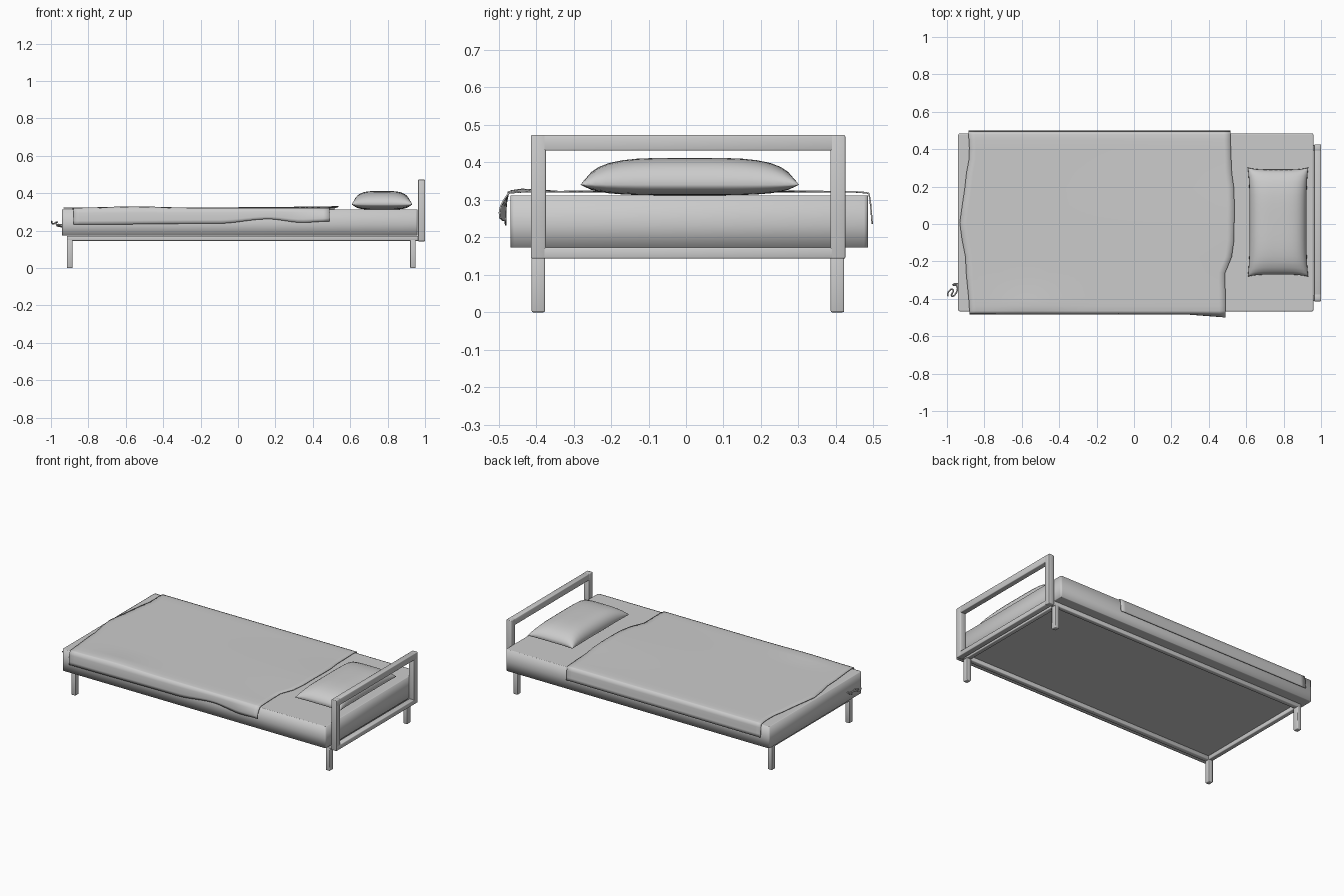
import bpy, bmesh, math
from mathutils import Vector

cube = bpy.data.objects.get("Cube")
if cube:
    bpy.data.objects.remove(cube, do_unlink=True)

grey = bpy.data.materials.new("light_grey")
grey.use_nodes = True
colour = (0.6, 0.6, 0.6, 1)
grey.diffuse_color = colour
grey.node_tree.nodes["Principled BSDF"].inputs["Base Color"].default_value = colour


def make_object(name, bm, smooth=True):
    mesh = bpy.data.meshes.new(name)
    bmesh.ops.recalc_face_normals(bm, faces=bm.faces)
    for face in bm.faces:
        face.smooth = smooth
    bm.to_mesh(mesh)
    bm.free()
    mesh.materials.append(grey)
    obj = bpy.data.objects.new(name, mesh)
    bpy.context.collection.objects.link(obj)
    return obj


def box_mesh(low, high):
    low, high = Vector(low), Vector(high)
    bm = bmesh.new()
    bmesh.ops.create_cube(bm, size=1)
    for v in bm.verts:
        v.co = (low + high) / 2 + v.co * (high - low)
    return bm


def bar(name, low, high, bevel=0.004):
    bm = box_mesh(low, high)
    bmesh.ops.bevel(bm, geom=bm.edges[:], offset=bevel, segments=2,
                    profile=0.5, affect='EDGES')
    return make_object(name, bm)


def lerp_table(points, t):
    """Eased interpolation through (position, value) pairs."""
    if t <= points[0][0]:
        return points[0][1]
    for (a, va), (b, vb) in zip(points, points[1:]):
        if t <= b:
            s = (t - a) / (b - a)
            return va + (vb - va) * s * s * (3 - 2 * s)
    return points[-1][1]


# Frame: side rails, end rails and legs
FRONT, BACK, RAIL = -0.412, 0.422, 0.03
for side, y in (("front", FRONT), ("back", BACK - RAIL)):
    bar(side + "_rail", (-0.915, y, 0.145), (0.965, y + RAIL, 0.172))
for end, x in (("foot", -0.915), ("head", 0.92)):
    bar(end + "_rail", (x, FRONT, 0.145), (x + RAIL, BACK, 0.172))
    for side, y in (("front", FRONT), ("back", BACK - 0.036)):
        bar(f"{end}_{side}_leg", (x, y, 0), (x + RAIL, y + 0.036, 0.16))

# Headboard: an open rectangle of flat bars
for side, y in (("front", FRONT - 0.002), ("back", BACK - 0.037)):
    bar(f"headboard_{side}_post", (0.963, y, 0.143), (1.0, y + 0.04, 0.473))
for part, z0, z1 in (("top", 0.431, 0.473), ("bottom", 0.143, 0.173)):
    bar(f"headboard_{part}_bar", (0.963, FRONT, z0), (1.0, BACK, z1))

# Mattress: softly shaded block with a loop around the sides
bm = box_mesh((-0.94, -0.468, 0.173), (0.96, 0.485, 0.312))
uprights = [e for e in bm.edges
            if abs(e.verts[0].co.z - e.verts[1].co.z) > 0.1]
bmesh.ops.bevel(bm, geom=uprights, offset=0.01, segments=2,
                profile=0.5, affect='EDGES')
bmesh.ops.bisect_plane(bm, geom=bm.verts[:] + bm.edges[:] + bm.faces[:],
                       plane_co=(0, 0, 0.235), plane_no=(0, 0, 1))
bm.normal_update()
caps = [f for f in bm.faces if abs(f.normal.z) > 0.9]
bmesh.ops.inset_individual(bm, faces=caps, thickness=0.008)
make_object("mattress", bm)

# Blanket: cloth over the mattress with a hanging flap on each long side
FOOT_EDGE = [(-0.48, -0.88), (-0.2, -0.9), (0.0, -0.932), (0.2, -0.905),
             (0.38, -0.88), (0.5, -0.885)]
HEAD_EDGE = [(-0.48, 0.49), (-0.27, 0.487), (-0.13, 0.535),
             (0.15, 0.537), (0.32, 0.52), (0.5, 0.515)]
FRONT_HEM = [(-0.88, 0.232), (-0.1, 0.238), (0.17, 0.262),
             (0.35, 0.243), (0.5, 0.25)]
ROWS, COLS, FLAP = 40, 24, 4


def blanket_point(i, j):
    v = i / ROWS
    along = -0.88 + 1.38 * v
    flare = 0.016 * max(0, (v - 0.85) / 0.15)
    if j < FLAP:                                   # front flap
        s = 1 - j / FLAP
        y = -0.476 - (0.006 + flare) * math.sin(s * 2)
        z = 0.315 + (lerp_table(FRONT_HEM, along) - 0.315) * s
    elif j > COLS - FLAP:                          # back flap
        s = (j - COLS + FLAP) / FLAP
        y, z = 0.49 + 0.007 * s, 0.315 - 0.08 * s
    else:                                          # top
        s = (j - FLAP) / (COLS - 2 * FLAP)
        y = -0.474 + 0.962 * (0.5 - 0.5 * math.cos(math.pi * s))
        z = 0.317 + 0.004 * min(1, 8 * s, 8 * (1 - s))
        z += 0.007 * math.exp(-((along + 0.55) / 0.18) ** 2 - ((y + 0.43) / 0.06) ** 2)
        z += 0.008 * v ** 3 * math.exp(-((y - 0.02) / 0.25) ** 2)
    start, stop = lerp_table(FOOT_EDGE, y), lerp_table(HEAD_EDGE, y)
    return start + (stop - start) * v, y, z


bm = bmesh.new()
grid = [[bm.verts.new(blanket_point(i, j)) for j in range(COLS + 1)]
        for i in range(ROWS + 1)]
for i in range(ROWS):
    for j in range(COLS):
        bm.faces.new((grid[i][j], grid[i + 1][j],
                      grid[i + 1][j + 1], grid[i][j + 1]))
blanket = make_object("blanket", bm)
cloth = blanket.modifiers.new("thickness", 'SOLIDIFY')
cloth.thickness = 0.004
cloth.offset = 0

# Pillow: two puffed halves meeting at a seam, with pinched corners
bm = bmesh.new()
for height in (0.072, -0.028):
    verts = bmesh.ops.create_grid(bm, x_segments=18, y_segments=18, size=1)["verts"]
    for vert in verts:
        u, v = (math.sin(c * math.pi / 2) for c in vert.co.xy)
        puff = math.sqrt(max(0, (1 - u ** 4) * (1 - v ** 4)))
        x = 0.77 + 0.162 * u * (1 - 0.06 * (1 - v ** 4))
        y = 0.01 + 0.292 * v * (1 - 0.04 * (1 - u ** 4))
        vert.co = (x, y, 0.34 + height * puff)
bmesh.ops.remove_doubles(bm, verts=bm.verts, dist=0.0005)
make_object("pillow", bm)

# Loose curly cord at the foot
curve = bpy.data.curves.new("foot_cord", 'CURVE')
curve.dimensions = '3D'
curve.bevel_depth = 0.004
curve.bevel_resolution = 2
curve.resolution_u = 5
path = [(-0.996, -0.385, 0.25), (-0.99, -0.36, 0.236), (-0.968, -0.35, 0.245),
        (-0.975, -0.385, 0.238), (-0.952, -0.37, 0.224),
        (-0.948, -0.33, 0.222), (-0.968, -0.325, 0.228), (-0.935, -0.32, 0.232)]
spline = curve.splines.new('BEZIER')
spline.bezier_points.add(len(path) - 1)
for point, co in zip(spline.bezier_points, path):
    point.co = co
    point.handle_left_type = point.handle_right_type = 'AUTO'
curve.materials.append(grey)
bpy.context.collection.objects.link(bpy.data.objects.new("foot_cord", curve))
